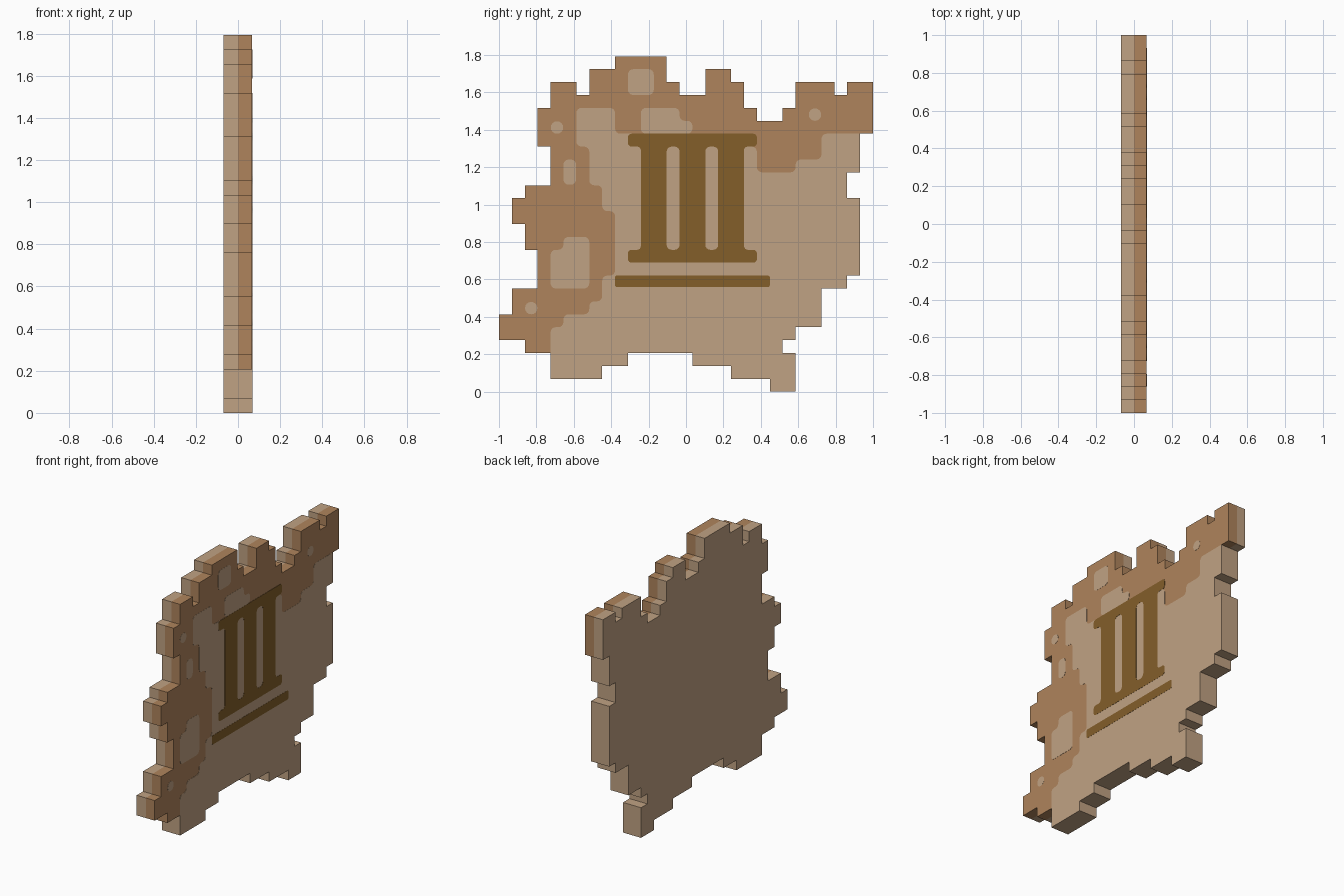
import bpy, bmesh, math
from mathutils import Vector

if "Cube" in bpy.data.objects:
    bpy.data.objects.remove(bpy.data.objects["Cube"])

U = 2 / 29          # one grid cell
T = U               # half thickness


def mat(name, rgb):
    m = bpy.data.materials.new(name)
    m.diffuse_color = (*[(c / 255 / 12.92 if c < 11 else ((c / 255 + .055) / 1.055) ** 2.4) for c in rgb], 1)
    m.use_nodes = True
    m.node_tree.nodes["Principled BSDF"].inputs["Base Color"].default_value = m.diffuse_color
    return m


PALE = mat("pale parchment", (192, 162, 131))
BROWN = mat("aged brown", (175, 132, 92))
INK = mat("dark ink", (131, 94, 42))


def walk(y, z, moves, vertical=False):
    """Right-angled path in cells: moves alternate between y and z."""
    pts = [(y, z)]
    for m in moves:
        y, z = (y, m) if vertical else (m, z)
        vertical = not vertical
        pts.append((y, z))
    return pts


def rounded(pts, r, keep=0):
    """Round every corner except the first keep ones."""
    out = list(pts[:keep])
    n = len(pts)
    for i in range(keep, n):
        p, a, b = Vector(pts[i]), Vector(pts[i - 1]), Vector(pts[(i + 1) % n])
        s, e = p + (a - p).normalized() * r, p + (b - p).normalized() * r
        c = s + e - p
        for k in range(5):
            t = k / 4 * math.pi / 2
            out.append(tuple(c + (s - c) * math.cos(t) + (e - c) * math.sin(t)))
    return out


def slab(name, loops, x0, x1, mats, side_rule=None):
    """Solid between x0 and x1 from an outline plus optional holes."""
    bm = bmesh.new()
    rims = ([], [])
    for loop in loops:
        n = len(loop)
        rings = [[bm.verts.new((x, y * U - 1, z * U)) for y, z in loop] for x in (x0, x1)]
        for i in range(n):
            j = (i + 1) % n
            f = bm.faces.new((rings[0][i], rings[0][j], rings[1][j], rings[1][i]))
            if side_rule:
                f.material_index = side_rule((loop[i][0] + loop[j][0]) / 2, (loop[i][1] + loop[j][1]) / 2)
            for rim, ring in zip(rims, rings):
                rim.append(bm.edges.get((ring[i], ring[j])))
    for rim in rims:
        bmesh.ops.triangle_fill(bm, edges=rim, use_beauty=True, normal=(1, 0, 0))
    bmesh.ops.recalc_face_normals(bm, faces=bm.faces)
    me = bpy.data.meshes.new(name)
    bm.to_mesh(me)
    bm.free()
    for m in mats:
        me.materials.append(m)
    ob = bpy.data.objects.new(name, me)
    bpy.context.collection.objects.link(ob)
    return ob


def rect(y0, z0, y1, z1):
    return [(y0, z0), (y1, z0), (y1, z1), (y0, z1)]


# ragged silhouette: lower right part (pale) and upper left part (brown)
low = walk(4, 3, [1, 8, 2, 10, 3, 15, 2, 18, 1, 21, 0, 23, 3, 22, 4, 23, 5, 25, 8, 27, 9, 28,
                  15, 27, 17, 28, 20], vertical=True)
high = walk(28, 20, [29, 24, 27, 23, 26, 24, 23, 22, 22, 21, 20, 22, 19, 24, 18, 25, 16, 23, 14, 24,
                     13, 26, 9, 25, 7, 23, 6, 24, 4, 22, 3, 19, 4, 16, 2, 15, 1, 13, 2, 11, 3, 8,
                     1, 6, 0, 4, 2, 3])
outline = low + high[1:]
slab("back_layer", [outline], -T, 0, [PALE])
slab("front_layer", [outline], 0, T - .002, [BROWN, PALE],
     lambda y, z: 0 if z >= 20 or (y <= 4 and z >= 3) else 1)

# pale area on the front, with a softened inner border
inner = walk(28, 20, [25, 18, 23, 17, 20, 19, 12, 20, 9, 22, 6, 19, 7, 16, 8, 14, 9, 9, 8, 7, 7, 6, 5, 5, 4])
slab("pale_area", [rounded(low + inner[1:], .4, len(low))], T - .002, T - .001, [PALE])

# pale spots inside the brown stain
spots = [(rect(10, 23, 12, 25), .4), (rect(5, 16.05, 5.98, 18), .4),
         (walk(4, 8, [7, 12, 5, 11, 4]), .4),
         (walk(11, 20, [15, 21, 14, 22, 11]), .4)]
spots += [(rect(y + .02, z, y + .98, z + .96), .47) for y, z in ((4, 20), (2, 6), (24, 21))]
for pts, r in spots:
    slab("pale_spot", [rounded(pts, r)], T - .002, T - .001, [PALE])

# inked column emblem with two gaps, and the step below it
columns = walk(10, 10, [20, 11, 19, 19, 20, 20, 10, 19, 11, 11, 10])
gaps = [rounded(rect(y, 11, y + 1, 19), .38) for y in (13, 16)]
slab("column_emblem", [rounded(columns, .28)] + gaps, T - .002, T, [INK])
slab("emblem_step", [rounded(rect(9, 8.1, 21, 9), .15)], T - .002, T, [INK])
